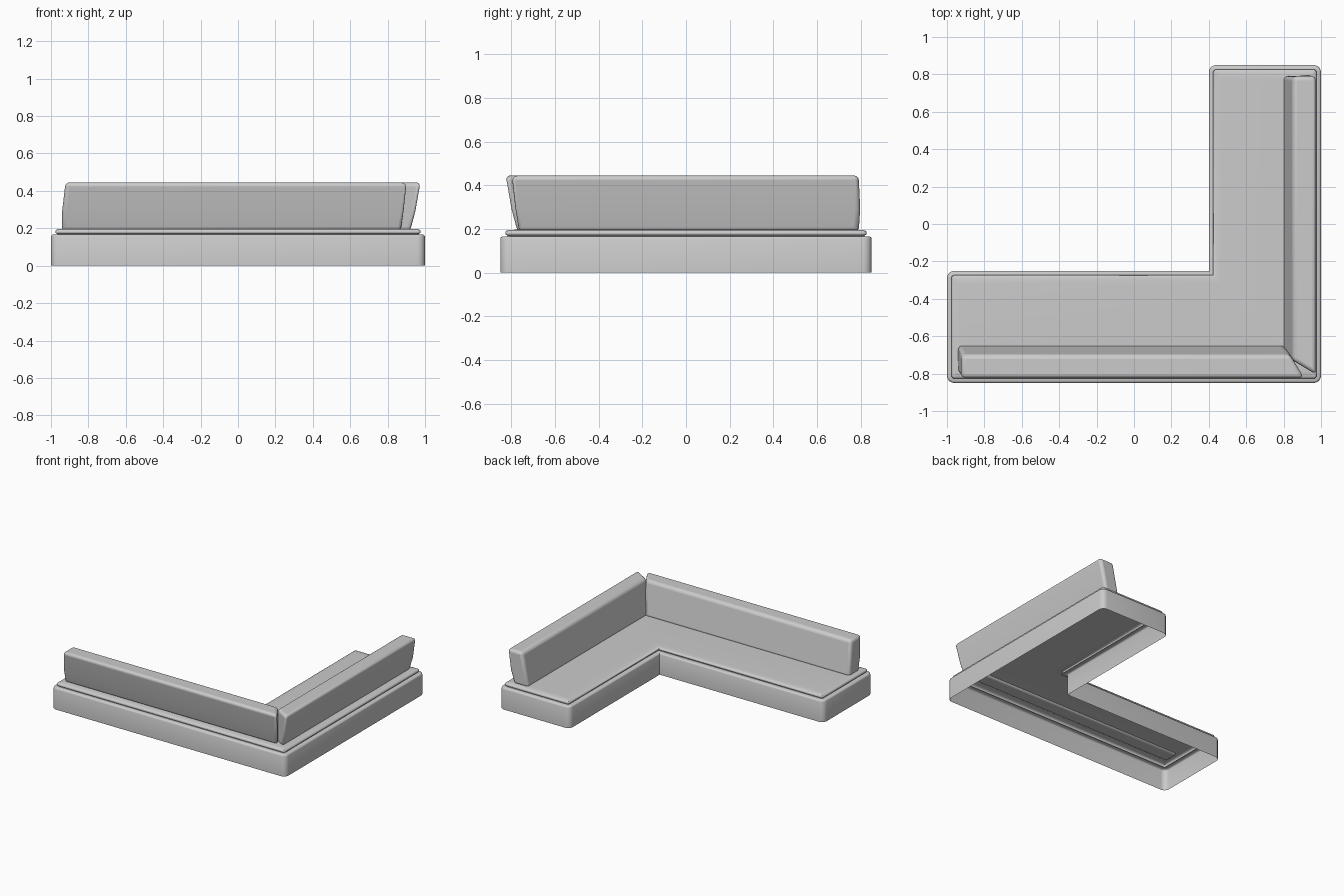
import bpy, bmesh, math
from mathutils import Vector

if "Cube" in bpy.data.objects:
    bpy.data.objects.remove(bpy.data.objects["Cube"])

# L-shaped footprint, counter-clockwise, with a corner radius (0 = sharp inner corner)
FOOTPRINT = [(-1, -.85, .04), (1, -.85, .04), (1, .85, .04),
             (.4, .85, .04), (.4, -.25, 0), (-1, -.25, .04)]


def outline(d, z):
    """Footprint moved inwards by d at height z, with rounded outer corners."""
    pts, n = [], len(FOOTPRINT)
    for i, (x, y, r) in enumerate(FOOTPRINT):
        p = Vector((x, y))
        a = (Vector(FOOTPRINT[i - 1][:2]) - p).normalized()
        b = (Vector(FOOTPRINT[(i + 1) % n][:2]) - p).normalized()
        if r == 0:
            q = p - (a + b) * d
            pts.append((q.x, q.y, z))
            continue
        rad = max(r - d, .012)
        c = p + (a + b) * (d + rad)
        for k in range(6):
            t = k / 5 * math.pi / 2
            q = c - b * rad * math.cos(t) - a * rad * math.sin(t)
            pts.append((q.x, q.y, z))
    return pts


def loft(name, rings, cap_start, cap_end, angle=40):
    bm = bmesh.new()
    loops = [[bm.verts.new(p) for p in ring] for ring in rings]
    n = len(loops[0])
    for lo, hi in zip(loops, loops[1:]):
        for i in range(n):
            j = (i + 1) % n
            bm.faces.new((lo[i], lo[j], hi[j], hi[i]))
    caps = []
    if cap_start:
        caps.append(bm.faces.new(loops[0][::-1]))
    if cap_end:
        caps.append(bm.faces.new(loops[-1]))
    if not cap_start:
        bmesh.ops.triangulate(bm, faces=caps)
    bmesh.ops.recalc_face_normals(bm, faces=bm.faces)
    me = bpy.data.meshes.new(name)
    bm.to_mesh(me)
    bm.free()
    ob = bpy.data.objects.new(name, me)
    bpy.context.collection.objects.link(ob)
    bpy.ops.object.select_all(action='DESELECT')
    ob.select_set(True)
    bpy.context.view_layer.objects.active = ob
    bpy.ops.object.shade_smooth_by_angle(angle=math.radians(angle))
    return ob


# Hollow base and seat pad, one shell open underneath
STEPS = [(0, 0), (0, .155), (.003, .162), (.01, .166), (.034, .166), (.034, .170),
         (.026, .173), (.023, .178), (.023, .184), (.027, .191), (.036, .195), (.07, .197)]
loft("base_and_seat", [outline(d, z) for d, z in STEPS], False, True)

# Backrest cross-section: distance in from the outer edge, height
PROFILE = [(.08, .185), (.052, .29), (.025, .445), (.15, .445), (.203, .185)]


def backrest(name, place, free_end, mitre_end):
    rings = [[place(end(u, z), u, z) for u, z in PROFILE] for end in (free_end, mitre_end)]
    ob = loft(name, rings, True, True)
    bev = ob.modifiers.new("soft_edges", 'BEVEL')
    bev.width = .022
    bev.segments = 4
    bev.limit_method = 'ANGLE'
    bev.angle_limit = math.radians(30)
    # keep the bevel ahead of the smoothing modifier, if there is one
    ob.modifiers.move(len(ob.modifiers) - 1, 0)


# Front and right backrests, mitred where they meet
backrest("front_backrest", lambda s, u, z: (s, -.85 + u, z),
         lambda u, z: -.942 + max(0, z - .28) * .12,
         lambda u, z: .925 - .6 * u)
backrest("right_backrest", lambda s, u, z: (1 - u, s, z),
         lambda u, z: .79 + (.008 if .2 < z < .4 else 0),
         lambda u, z: -.82 + .6 * u)
